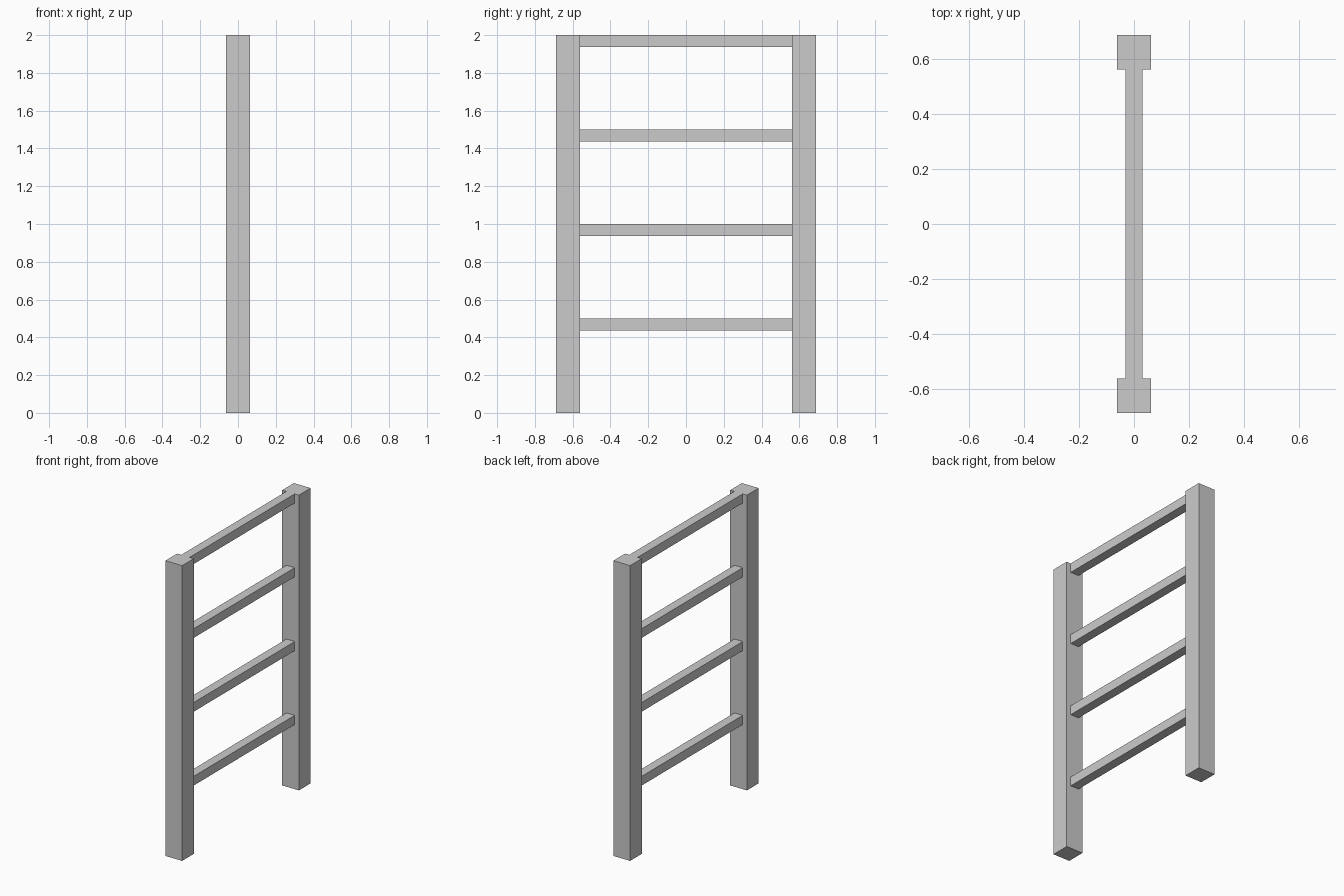
import bpy

if "Cube" in bpy.data.objects:
    bpy.data.objects.remove(bpy.data.objects["Cube"])

POST = 0.125      # square post width
RUNG = 0.0625     # square rung width
POST_Y = 0.625    # post centre offset
HEIGHT = 2.0


def box(name, size, location):
    bpy.ops.mesh.primitive_cube_add(size=1, location=location)
    obj = bpy.context.object
    obj.name = name
    obj.scale = size
    bpy.ops.object.transform_apply(location=False, rotation=False, scale=True)
    return obj


# Two upright posts
for side, label in ((-1, "front"), (1, "back")):
    box(f"{label}_post", (POST, POST, HEIGHT), (0, side * POST_Y, HEIGHT / 2))

# Four evenly spaced rungs between the inner post faces, the highest flush with the tops
rung_length = 2 * POST_Y - POST
for i in range(1, 5):
    box(f"rung_{i}", (RUNG, rung_length, RUNG), (0, 0, i * HEIGHT / 4 - RUNG / 2))
